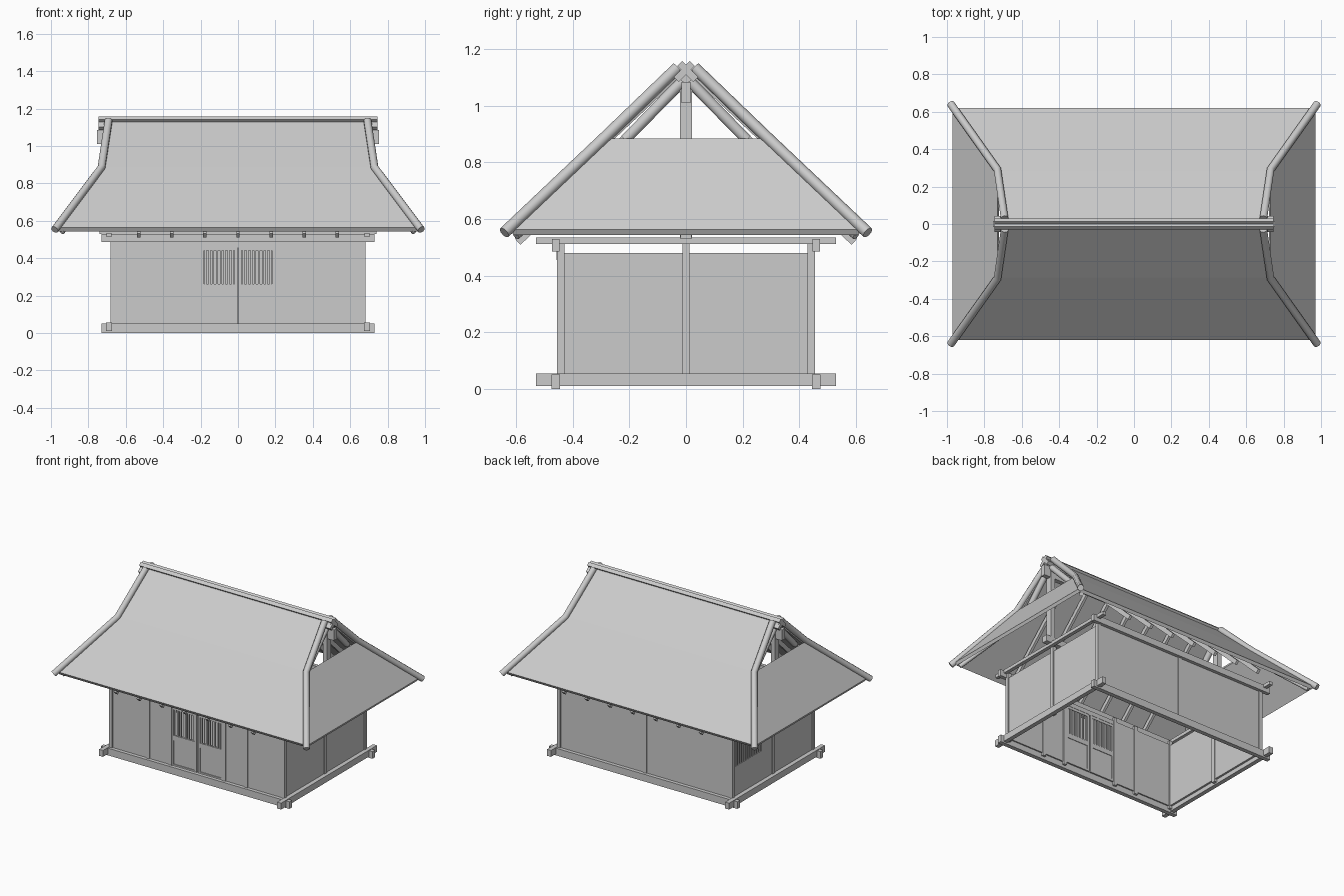
import bpy, math
from mathutils import Vector

if "Cube" in bpy.data.objects:
    bpy.data.objects.remove(bpy.data.objects["Cube"])

GREY = (0.6, 0.6, 0.6, 1)
mat = bpy.data.materials.new("plain_grey")
mat.use_nodes = True
mat.diffuse_color = GREY
mat.node_tree.nodes["Principled BSDF"].inputs["Base Color"].default_value = GREY


def add_mesh(name, verts, faces):
    me = bpy.data.meshes.new(name)
    me.from_pydata(verts, [], faces)
    me.materials.append(mat)
    ob = bpy.data.objects.new(name, me)
    bpy.context.collection.objects.link(ob)
    return ob


BOX = [(0, 1, 3, 2), (4, 6, 7, 5), (0, 4, 5, 1), (2, 3, 7, 6), (0, 2, 6, 4), (1, 5, 7, 3)]


def box(name, x, y, z):
    """Box from (min, max) pairs."""
    return add_mesh(name, [(a, b, c) for a in x for b in y for c in z], BOX)


def beam(name, p, q, width, height):
    """Square timber from p to q, lying in the x = constant plane."""
    p, q = Vector(p), Vector(q)
    side = Vector((width / 2, 0, 0))
    up = (q - p).normalized().cross(side).normalized() * height / 2
    verts = [c + s * side + u * up for c in (p, q) for s in (-1, 1) for u in (-1, 1)]
    return add_mesh(name, verts, BOX)


def pole(name, points, radius):
    """Round pole following a bent path."""
    cu = bpy.data.curves.new(name, "CURVE")
    cu.dimensions = "3D"
    cu.bevel_depth = radius
    cu.bevel_resolution = 3
    cu.use_fill_caps = True
    sp = cu.splines.new("POLY")
    sp.points.add(len(points) - 1)
    for pt, co in zip(sp.points, points):
        pt.co = (*co, 1)
    cu.materials.append(mat)
    ob = bpy.data.objects.new(name, cu)
    bpy.context.collection.objects.link(ob)


WX, WY = 0.668, 0.443      # post lines
T = 0.007                  # half wall thickness
P = 0.013                  # half post width

# Sills and wall-top beams, crossing at the corners
for s, tag in ((-1, "front"), (1, "back")):
    y = s * 0.46
    box(tag + "_sill", (-0.73, 0.73), (y - 0.015, y + 0.015), (0, 0.05))
    box(tag + "_top_beam", (-0.73, 0.73), (y - 0.013, y + 0.013), (0.485, 0.53))
for s, tag in ((-1, "right"), (1, "left")):
    x = s * 0.69
    box(tag + "_sill", (x - 0.015, x + 0.015), (-0.53, 0.53), (0.01, 0.055))
    box(tag + "_top_beam", (x - 0.013, x + 0.013), (-0.53, 0.53), (0.512, 0.535))

# Posts
for s in (-1, 1):
    posts = [(s * WX, -WY), (s * WX, 0), (s * WX, WY), (s * 0.38, -WY), (s * 0.208, -WY)]
    for x, y in posts:
        box("post", (x - P, x + P), (y - P, y + P), (0.02, 0.515))
box("back_post", (-P, P), (WY - P, WY + P), (0.02, 0.515))

# Walls
for s in (-1, 1):
    box("front_wall", sorted((s * 0.208, s * WX)), (-WY - T, -WY + T), (0.04, 0.49))
box("back_wall", (-WX, WX), (WY - T, WY + T), (0.04, 0.49))
box("left_wall", (WX - T, WX + T), (-WY, WY), (0.04, 0.48))
# Wall with a window near the back corner
RX = (-WX - T, -WX + T)
WIN = (0.13, 0.42)
box("right_wall", RX, (-WY, WIN[0]), (0.04, 0.48))
box("right_wall_under_window", RX, (WIN[0], WY), (0.04, 0.26))
box("right_wall_over_window", RX, (WIN[0], WY), (0.45, 0.48))
box("right_wall_corner", RX, (WIN[1], WY), (0.26, 0.45))
for i in range(14):
    y = WIN[0] + 0.01 + i * 0.021
    box("window_slat", RX, (y - 0.005, y + 0.005), (0.26, 0.45))

# Sliding doors with lattice above and sunken panel below
box("door_header", (-0.208, 0.208), (-WY - 0.01, -WY + 0.01), (0.46, 0.49))
box("header_block", (-0.01, 0.01), (-WY - 0.014, -WY + 0.01), (0.455, 0.487))
FRAME = (-WY - 0.008, -WY + 0.008)
for s in (-1, 1):
    for a, b in ((0.004, 0.02), (0.183, 0.2)):
        box("door_stile", sorted((s * a, s * b)), FRAME, (0.05, 0.462))
    for a, b in ((0.045, 0.06), (0.228, 0.262), (0.442, 0.462)):
        box("door_rail", sorted((s * 0.004, s * 0.2)), FRAME, (a, b))
    box("door_panel", sorted((s * 0.01, s * 0.19)), (-WY - 0.002, -WY + 0.004), (0.05, 0.24))
    for i in range(8):
        x = s * (0.03 + i * 0.0205)
        box("door_slat", (x - 0.0055, x + 0.0055), (-WY - 0.005, -WY + 0.005), (0.25, 0.45))

# Roof: kinked main slopes with hipped skirts, open gables above
EAVE, KINK, TOP = (0.97, 0.62, 0.563), (0.73, 0.285, 0.885), (0.69, 0, 1.145)
verts = []
for x, y, z in (EAVE, KINK):
    verts += [(-x, -y, z), (x, -y, z), (x, y, z), (-x, y, z)]
verts += [(-TOP[0], 0, TOP[2]), (TOP[0], 0, TOP[2])]
faces = [(i, (i + 1) % 4, 4 + (i + 1) % 4, 4 + i) for i in range(4)]
faces += [(4, 5, 9, 8), (6, 7, 8, 9)]
roof = add_mesh("thatched_roof", verts, faces)
mod = roof.modifiers.new("thickness", "SOLIDIFY")
mod.thickness = 0.025
mod.offset = -1

# Rolled edges along the hips and gable edges
for sx in (-1, 1):
    for sy in (-1, 1):
        path = [(0.98, 0.642, 0.552), (0.73, 0.29, 0.885), (0.692, 0.03, 1.135)]
        pole("edge_roll", [(sx * x, sy * y, z) for x, y, z in path], 0.021)
        # Gable poles and hip rafters
        pole("gable_pole", [(sx * 0.695, sy * 0.215, 0.88), (sx * 0.695, 0, 1.1)], 0.02)
        pole("hip_rafter", [(sx * 0.94, sy * 0.6, 0.54), (sx * 0.68, sy * 0.27, 0.84)], 0.014)

# Common rafters under the slopes
for i in range(-3, 4):
    for sy in (-1, 1):
        beam("rafter", (i * 0.177, sy * 0.595, 0.52), (i * 0.177, 0, 1.09), 0.018, 0.03)

# Gable king posts, centre tie and ridge pole
for s in (-1, 1):
    x = s * 0.69
    box("king_post", (x - 0.015, x + 0.015), (-0.022, 0.022), (0.53, 1.1))
box("centre_tie", (-0.74, 0.74), (-0.02, 0.02), (0.53, 0.575))
box("ridge_beam", (-0.755, 0.755), (-0.016, 0.016), (1.01, 1.085))

# Ridge cap: two crossing boards over a round log
pole("ridge_log", [(-0.735, 0, 1.11), (0.735, 0, 1.11)], 0.028)
for s in (-1, 1):
    d, n = Vector((0, s, -1)).normalized(), Vector((0, s, 1)).normalized()
    start = Vector((0, -s * 0.013, 1.158))
    quad = [start, start + d * 0.08, start + d * 0.08 - n * 0.025, start - n * 0.025]
    verts = [Vector((x, 0, 0)) + q for x in (-0.745, 0.745) for q in quad]
    faces = [(0, 1, 2, 3), (7, 6, 5, 4)] + [(i, i + 4, (i + 1) % 4 + 4, (i + 1) % 4) for i in range(4)]
    add_mesh("ridge_board", verts, faces)

# Consistent outward normals on every mesh
import bmesh
for ob in bpy.context.collection.objects:
    if ob.type == "MESH" and ob.data.materials and ob.data.materials[0] == mat and ob != roof:
        bm = bmesh.new()
        bm.from_mesh(ob.data)
        bmesh.ops.recalc_face_normals(bm, faces=bm.faces)
        bm.to_mesh(ob.data)
        bm.free()
